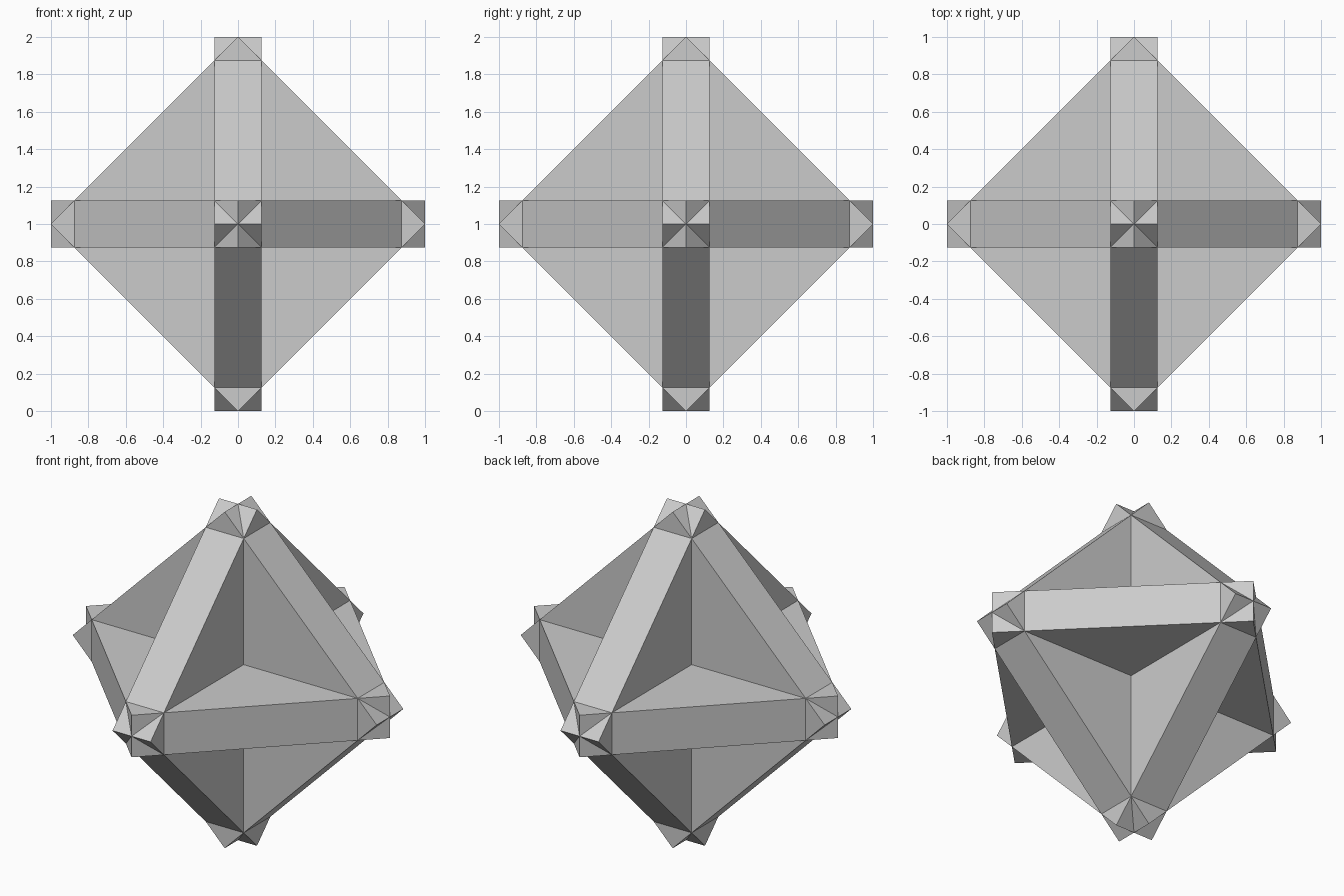
import bpy
from math import pi

if "Cube" in bpy.data.objects:
    bpy.data.objects.remove(bpy.data.objects["Cube"])

THICK = 0.25


def diamond_slab(name, rotation):
    # four-sided prism with its corners on the axes
    bpy.ops.mesh.primitive_cylinder_add(vertices=4, radius=1, depth=THICK,
                                        location=(0, 0, 1), rotation=rotation)
    slab = bpy.context.object
    slab.name = name
    bpy.ops.object.transform_apply(location=True, rotation=True, scale=True)
    return slab


# Three mutually perpendicular diamond slabs
star = diamond_slab("interlocked_diamonds", (0, 0, 0))
others = [diamond_slab("front_diamond", (pi / 2, 0, 0)),
          diamond_slab("side_diamond", (0, pi / 2, 0))]

# Merge them into one solid
bpy.context.view_layer.objects.active = star
for slab in others:
    mod = star.modifiers.new("union", 'BOOLEAN')
    mod.operation = 'UNION'
    mod.solver = 'EXACT'
    mod.object = slab
    bpy.ops.object.modifier_apply(modifier=mod.name)
    bpy.data.objects.remove(slab, do_unlink=True)
